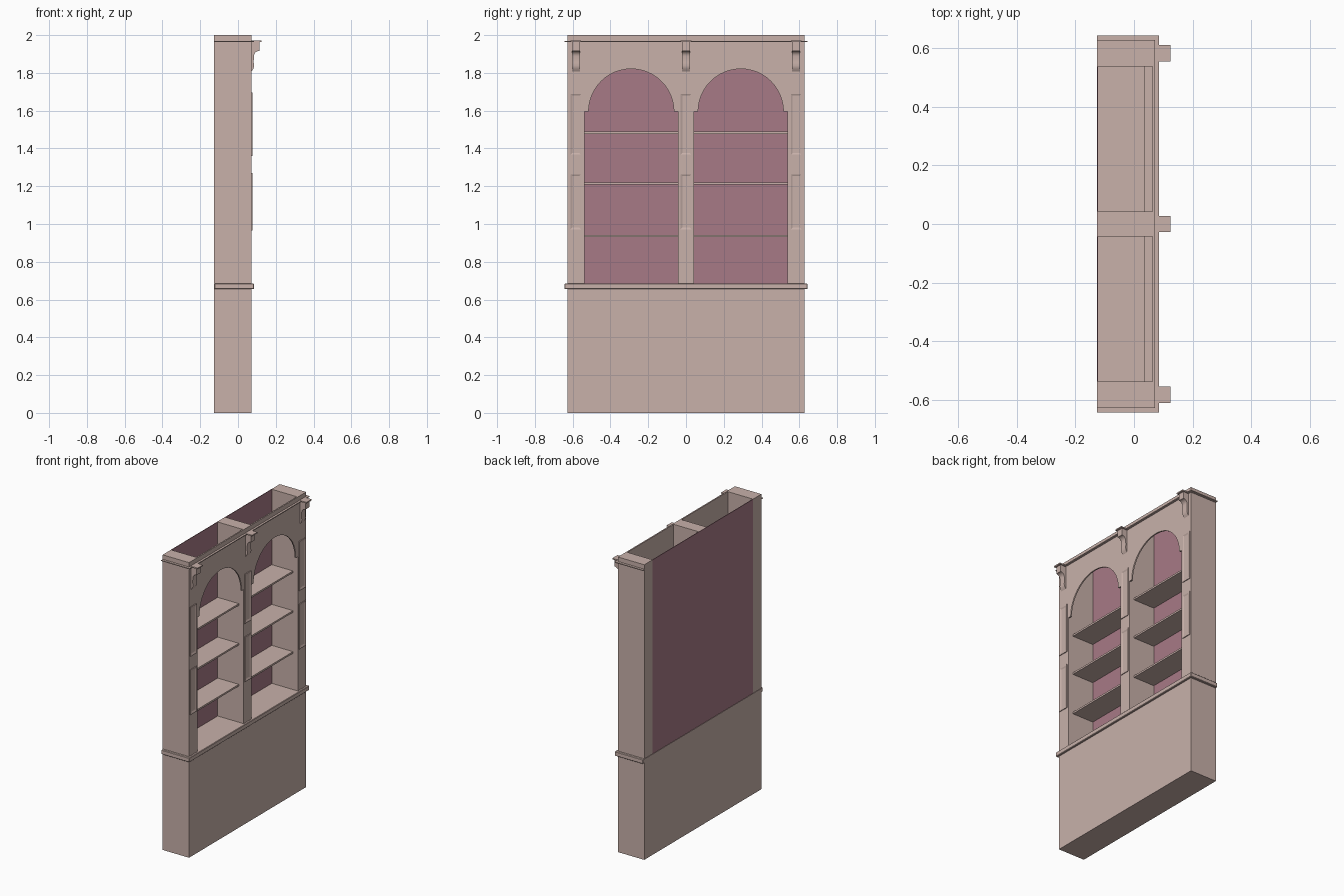
import bpy, bmesh, math
from mathutils import Vector

cube = bpy.data.objects.get("Cube")
if cube:
    bpy.data.objects.remove(cube, do_unlink=True)


def material(name, rgb):
    m = bpy.data.materials.new(name)
    m.use_nodes = True
    m.diffuse_color = (*rgb, 1)
    m.node_tree.nodes["Principled BSDF"].inputs["Base Color"].default_value = (*rgb, 1)
    return m


CREAM = material("warm cream paint", (0.58, 0.44, 0.40))
MAUVE = material("mauve backing", (0.39, 0.195, 0.24))

BACK, FRONT, FACE = -0.126, 0.072, 0.063   # cabinet depth, and rear of the face frame
HALF, TOP, FLOOR = 0.627, 2.0, 0.685
INNER, OUTER = 0.042, 0.538                # sides of each bay
MID = (INNER + OUTER) / 2
SPRING, RADIUS = 1.595, 0.226
COLUMNS = (-0.583, 0, 0.583)


def finish(name, bm, mat):
    bmesh.ops.recalc_face_normals(bm, faces=bm.faces)
    mesh = bpy.data.meshes.new(name)
    bm.to_mesh(mesh)
    bm.free()
    mesh.materials.append(mat)
    ob = bpy.data.objects.new(name, mesh)
    bpy.context.collection.objects.link(ob)
    return ob


def box(name, x, y, z, mat=CREAM):
    bm = bmesh.new()
    bmesh.ops.create_cube(bm, size=1)
    for v in bm.verts:
        v.co = [(a + b) / 2 + c * (b - a) for (a, b), c in zip((x, y, z), v.co)]
    return finish(name, bm, mat)


def prism(name, points, direction):
    """Extrude a flat outline along a direction."""
    bm = bmesh.new()
    face = bm.faces.new([bm.verts.new(p) for p in points])
    grown = bmesh.ops.extrude_face_region(bm, geom=[face], use_keep_orig=True)["geom"]
    bmesh.ops.translate(bm, vec=direction,
                        verts=[g for g in grown if isinstance(g, bmesh.types.BMVert)])
    return finish(name, bm, CREAM)


# Lower cupboard and projecting counter
box("lower_cabinet", (BACK, FRONT), (-HALF, HALF), (0, 0.66))
counter = box("counter_ledge", (BACK, 0.085), (-0.643, 0.643), (0.655, FLOOR))
bevel = counter.modifiers.new("soft edge", "BEVEL")
bevel.width = 0.003

# Uprights and backing
box("left_upright", (BACK, FACE), (OUTER, HALF), (FLOOR, TOP))
box("right_upright", (BACK, FACE), (-HALF, -OUTER), (FLOOR, TOP))
box("centre_upright", (BACK + 0.002, FACE), (-INNER, INNER), (FLOOR, TOP))
box("back_panel", (BACK - 0.001, BACK + 0.003), (-OUTER, OUTER), (FLOOR, TOP), MAUVE)

# Face frame with two arched openings
outline = [(-HALF, FLOOR)]
for mid in (-MID, MID):
    w = (OUTER - INNER) / 2
    outline += [(mid - w, FLOOR), (mid - w, SPRING)]
    outline += [(mid - RADIUS * math.cos(math.pi * i / 24),
                 SPRING + RADIUS * math.sin(math.pi * i / 24)) for i in range(25)]
    outline += [(mid + w, SPRING), (mid + w, FLOOR)]
outline += [(HALF, FLOOR), (HALF, TOP), (-HALF, TOP)]
prism("arched_face_frame", [(FACE, y, z) for y, z in outline], Vector((FRONT - FACE, 0, 0)))

# Shelves
for side, sign in (("left", 1), ("right", -1)):
    for n, z in enumerate((0.936, 1.214, 1.483), 1):
        ys = sorted((sign * INNER, sign * OUTER))
        box(f"{side}_shelf_{n}", (BACK + 0.003, 0.036), ys, (z - 0.006, z + 0.006))

# Thin crown moulding round the front and sides
box("front_crown_strip", (FRONT, 0.086), (-0.643, 0.643), (1.964, 1.970))
box("left_crown_strip", (BACK, FRONT), (HALF, 0.643), (1.964, 1.970))
box("right_crown_strip", (BACK, FRONT), (-0.643, -HALF), (1.964, 1.970))


def panel_frame(name, y, low, high):
    """Raised rectangular moulding sloping in to a flat field."""
    bm = bmesh.new()
    rings = []
    for inset, x in ((0, FRONT - 0.002), (0, FRONT + 0.005),
                     (0.007, FRONT + 0.005), (0.016, FRONT + 0.001)):
        w = 0.035 - inset
        rings.append([bm.verts.new((x, y + a * w, z)) for a, z in
                      ((-1, low + inset), (1, low + inset), (1, high - inset), (-1, high - inset))])
    for r, s in zip(rings, rings[1:]):
        for i in range(4):
            j = (i + 1) % 4
            bm.faces.new((r[i], r[j], s[j], s[i]))
    bm.faces.new(rings[-1])
    bm.faces.new(rings[0][::-1])
    return finish(name, bm, CREAM)


# Scrolled bracket profile, from wall top round to its foot
profile = [(FRONT - 0.004, 1.966), (0.113, 1.966), (0.113, 1.917)]
for i in range(1, 7):
    a = math.pi / 2 * i / 6
    profile.append((0.113 - 0.029 * math.sin(a), 1.888 + 0.029 * math.cos(a)))
profile += [(0.083, 1.855), (0.086, 1.838), (0.081, 1.822), (FRONT, 1.808), (FRONT - 0.004, 1.808)]

for side, y in zip(("right", "centre", "left"), COLUMNS):
    panel_frame(f"{side}_upper_panel", y, 1.36, 1.695)
    panel_frame(f"{side}_lower_panel", y, 0.965, 1.27)
    bracket = prism(f"{side}_bracket", [(x, y - 0.021, z) for x, z in profile], Vector((0, 0.042, 0)))
    bpy.context.view_layer.objects.active = bracket
    bracket.select_set(True)
    bpy.ops.object.shade_smooth_by_angle(angle=math.radians(35))
    bracket.select_set(False)
    box(f"{side}_bracket_cap", (FRONT, 0.125), (y - 0.028, y + 0.028), (1.963, 1.971))
